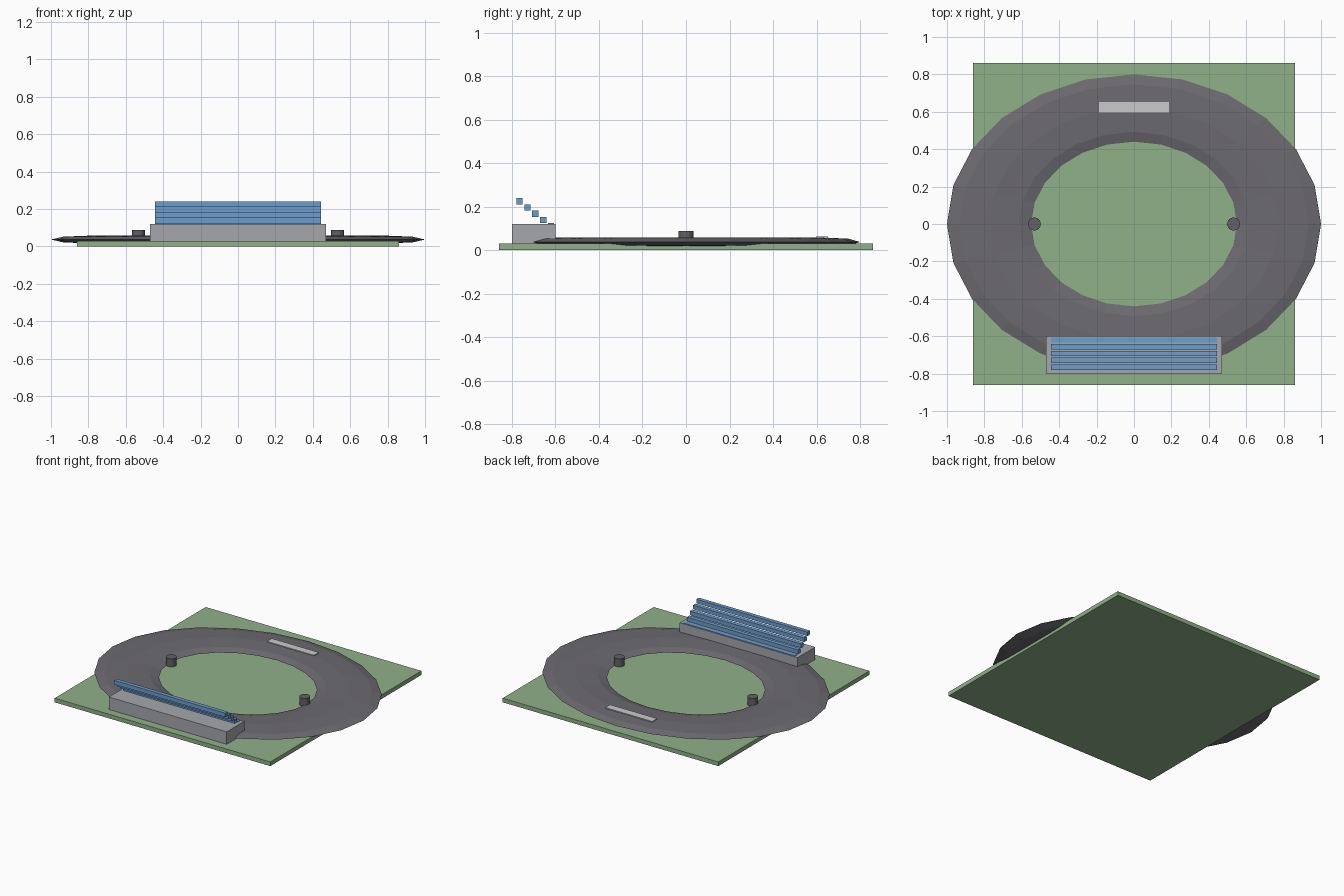
import bpy
from math import cos, sin, tau

cube = bpy.data.objects.get("Cube")
if cube:
    bpy.data.objects.remove(cube, do_unlink=True)


def material(name, rgb):
    m = bpy.data.materials.new(name)
    m.use_nodes = True
    color = (*rgb, 1)
    m.diffuse_color = color
    m.node_tree.nodes["Principled BSDF"].inputs["Base Color"].default_value = color
    return m


grass = material("grass_green", (0.28, 0.44, 0.25))
asphalt = material("asphalt_grey", (0.15, 0.145, 0.162))
concrete = material("concrete_grey", (0.38, 0.39, 0.41))
seat_blue = material("seat_blue", (0.155, 0.34, 0.61))
line_white = material("line_white", (0.6, 0.59, 0.6))
post_grey = material("post_grey", (0.12, 0.12, 0.132))


def add_mesh(name, verts, faces, mat):
    mesh = bpy.data.meshes.new(name)
    mesh.from_pydata(verts, [], faces)
    mesh.materials.append(mat)
    obj = bpy.data.objects.new(name, mesh)
    bpy.context.collection.objects.link(obj)
    return obj


def box(name, x, y, z, mat):
    """Box from (min, max) ranges along each axis."""
    bpy.ops.mesh.primitive_cube_add(size=1, location=[sum(r) / 2 for r in (x, y, z)])
    obj = bpy.context.object
    obj.name = name
    obj.scale = [r[1] - r[0] for r in (x, y, z)]
    bpy.ops.object.transform_apply(location=False, rotation=False, scale=True)
    obj.data.materials.append(mat)
    return obj


def oval_ring(name, major, minor, y_scale, z_mid, z_radius, segments, sides, mat):
    """Flattened torus stretched into an oval."""
    verts, faces = [], []
    for i in range(segments):
        a = tau * i / segments
        for j in range(sides):
            b = tau * j / sides
            r = major + minor * cos(b)
            verts.append((r * cos(a), r * sin(a) * y_scale, z_mid + z_radius * sin(b)))
            i2, j2 = (i + 1) % segments, (j + 1) % sides
            faces.append((i * sides + j, i2 * sides + j, i2 * sides + j2, i * sides + j2))
    return add_mesh(name, verts, faces, mat)


# Ground slab and oval track
box("ground", (-0.86, 0.86), (-0.86, 0.86), (0, 0.03), grass)
oval_ring("track", 0.775, 0.225, 0.8, 0.037, 0.0215, 24, 8, asphalt)

# Finish line plate
box("finish_line", (-0.187, 0.187), (0.597, 0.652), (0.055, 0.063), line_white)

# Grandstand with five stepped benches
box("grandstand_base", (-0.47, 0.47), (-0.8, -0.6), (0.03, 0.12), concrete)
for k in range(5):
    y = -0.62 - 0.0362 * k
    z = 0.109 + 0.029 * k
    box(f"bench_{k + 1}", (-0.443, 0.443), (y - 0.0145, y + 0.0145), (z - 0.0145, z + 0.0145), seat_blue)

# Posts at both ends of the infield
for side, x in (("left", 0.533), ("right", -0.533)):
    bpy.ops.mesh.primitive_cylinder_add(vertices=16, radius=0.035, depth=0.06, location=(x, 0, 0.058))
    post = bpy.context.object
    post.name = f"{side}_post"
    post.data.materials.append(post_grey)
